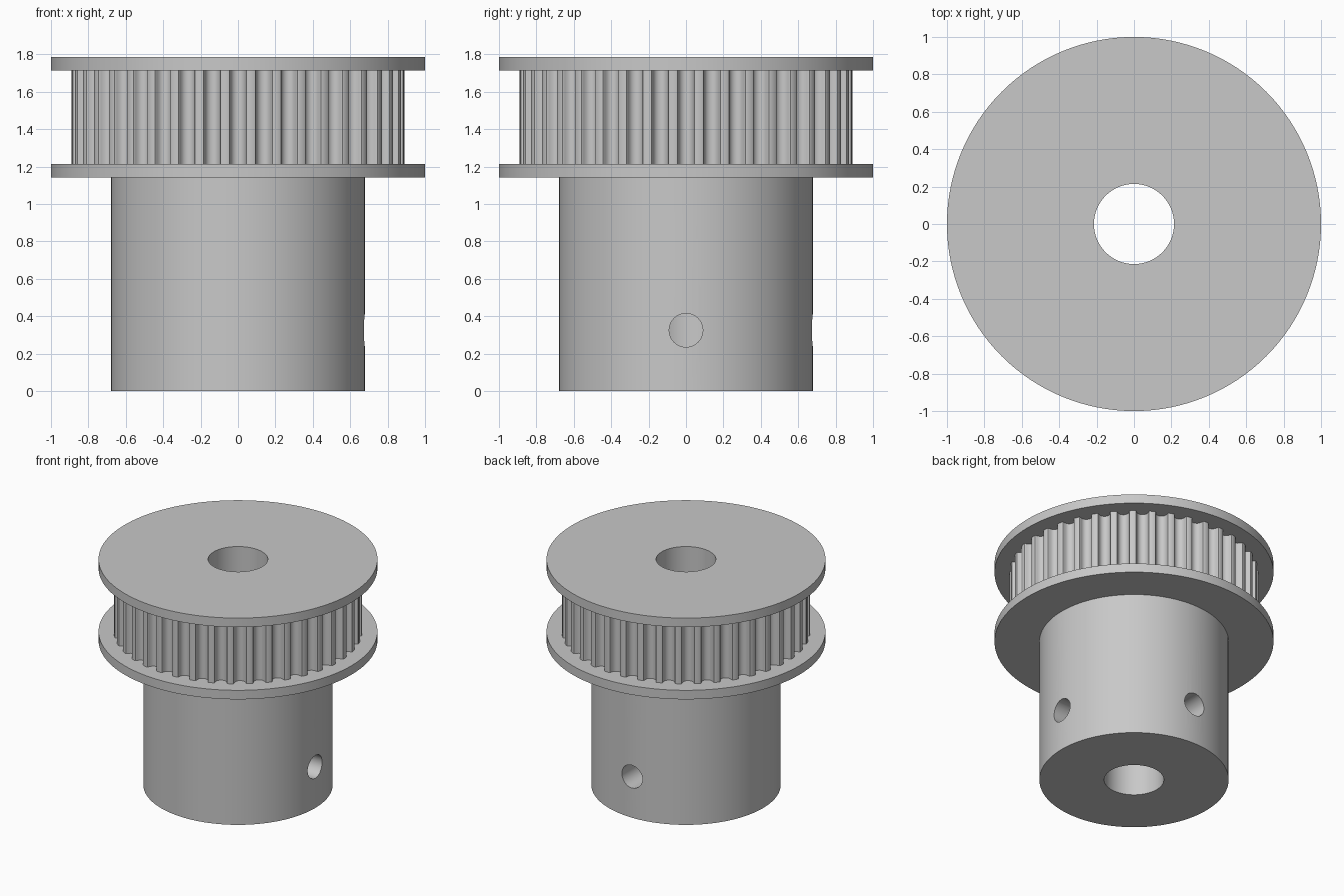
import bpy, bmesh
from math import sin, cos, pi, sqrt, radians
from mathutils import Matrix

if "Cube" in bpy.data.objects:
    bpy.data.objects.remove(bpy.data.objects["Cube"])

S = 1 / 14                     # workshop units to scene units
TEETH, TIP_R, BORE_R = 40, 12.475, 3.0
HUB_R, HUB_H, FLANGE_R, FLANGE_H, BELT_H = 9.5, 16, 14, 1, 7

metal = bpy.data.materials.new("plain grey metal")
metal.use_nodes = True
grey = (0.58, 0.58, 0.58, 1)
metal.diffuse_color = grey
metal.node_tree.nodes["Principled BSDF"].inputs["Base Color"].default_value = grey


def circle(r, n=128):
    return [(r * cos(2 * pi * i / n), r * sin(2 * pi * i / n)) for i in range(n)]


def prism(name, outline, z0, z1, matrix=Matrix()):
    """Extrude a closed outline from z0 to z1."""
    bm = bmesh.new()
    face = bm.faces.new([bm.verts.new((x, y, z0)) for x, y in outline])
    top = bmesh.ops.extrude_face_region(bm, geom=[face])["geom"]
    bmesh.ops.translate(bm, vec=(0, 0, z1 - z0),
                        verts=[v for v in top if isinstance(v, bmesh.types.BMVert)])
    bmesh.ops.recalc_face_normals(bm, faces=bm.faces)
    bm.transform(Matrix.Scale(S, 4) @ matrix)
    mesh = bpy.data.meshes.new(name)
    bm.to_mesh(mesh)
    bm.free()
    mesh.materials.append(metal)
    obj = bpy.data.objects.new(name, mesh)
    bpy.context.collection.objects.link(obj)
    return obj


def cut(obj, cutter):
    """Subtract the cutter from the part and bake the result."""
    mod = obj.modifiers.new("cut", "BOOLEAN")
    mod.operation, mod.solver, mod.object = "DIFFERENCE", "EXACT", cutter
    bpy.context.view_layer.update()
    baked = bpy.data.meshes.new_from_object(
        obj.evaluated_get(bpy.context.evaluated_depsgraph_get()))
    obj.modifiers.clear()
    obj.data = baked


# Rounded groove: half widths and depths from mouth to floor
half = [(0.747, 0), (0.648, 0.037), (0.598, 0.13), (0.579, 0.238), (0.547, 0.343),
        (0.505, 0.444), (0.452, 0.54), (0.358, 0.637), (0.248, 0.707), (0.127, 0.75)]
groove = [(-u, d) for u, d in half] + [(0, 0.764)] + half[::-1]
mouth_r = sqrt(TIP_R ** 2 - half[0][0] ** 2)
toothed = []
for i in range(TEETH):
    a = 2 * pi * i / TEETH
    for u, d in groove:
        r = mouth_r - d
        toothed.append((r * cos(a) - u * sin(a), r * sin(a) + u * cos(a)))

# Stacked parts, from the base up
z1 = HUB_H + FLANGE_H
z2 = z1 + BELT_H
hub = prism("hub", circle(HUB_R), 0, HUB_H)
parts = [hub,
         prism("lower_flange", circle(FLANGE_R), HUB_H, z1),
         prism("toothed_belt_ring", toothed, z1, z2),
         prism("upper_flange", circle(FLANGE_R), z2, z2 + FLANGE_H)]

# Shaft bore and the two set screw holes
bore = prism("bore_cutter", circle(BORE_R, 64), -2, z2 + 4)
for part in parts:
    cut(part, bore)
drills = [prism("drill_cutter", circle(1.26, 48), 0, 12,
                Matrix.Translation((0, 0, 4.55)) @ Matrix.Rotation(radians(angle), 4, axis))
          for angle, axis in ((90, "Y"), (-90, "X"))]
for drill in drills:
    cut(hub, drill)
for cutter in [bore] + drills:
    bpy.data.objects.remove(cutter)

# Smooth walls with sharp rims
bpy.ops.object.select_all(action="DESELECT")
for part in parts:
    part.select_set(True)
bpy.context.view_layer.objects.active = hub
bpy.ops.object.shade_smooth_by_angle(angle=radians(30))
